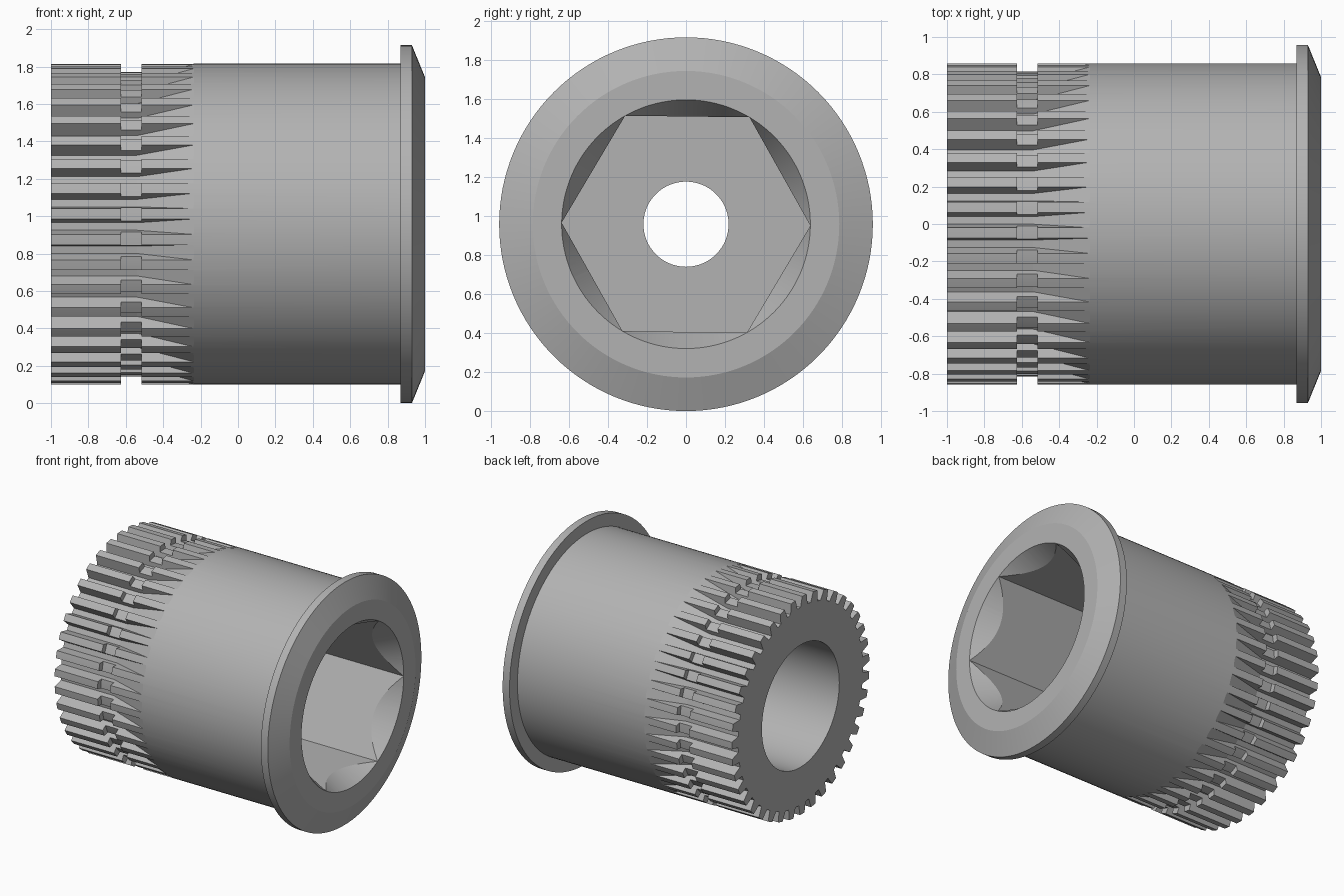
import bpy, bmesh, math
from math import sin, cos, radians, pi

if "Cube" in bpy.data.objects:
    bpy.data.objects.remove(bpy.data.objects["Cube"], do_unlink=True)

R_FLANGE = 0.957
CENTRE_Z = R_FLANGE

steel = bpy.data.materials.new("grey_steel")
grey = (0.45, 0.45, 0.45, 1)
steel.diffuse_color = grey
steel.use_nodes = True
steel.node_tree.nodes["Principled BSDF"].inputs["Base Color"].default_value = grey


def polar(x, r, a, side=0.0):
    """Point at angle a about the long axis, shifted sideways by side."""
    return (x, -r * cos(a) + side * sin(a), CENTRE_Z + r * sin(a) + side * cos(a))


def make_object(name, bm):
    bmesh.ops.recalc_face_normals(bm, faces=bm.faces)
    mesh = bpy.data.meshes.new(name)
    bm.to_mesh(mesh)
    bm.free()
    mesh.materials.append(steel)
    obj = bpy.data.objects.new(name, mesh)
    bpy.context.collection.objects.link(obj)
    return obj


def bridge(bm, rings, closed):
    """Join equal rings of vertices; close into a loop or cap the ends."""
    n = len(rings[0])
    pairs = list(zip(rings, rings[1:]))
    if closed:
        pairs.append((rings[-1], rings[0]))
    for a, b in pairs:
        for i in range(n):
            j = (i + 1) % n
            bm.faces.new((a[i], a[j], b[j], b[i]))
    if not closed:
        bm.faces.new(rings[0])
        bm.faces.new(rings[-1])


def lathe(name, profile, sides, closed=False, phase=0.0):
    bm = bmesh.new()
    rings = [[bm.verts.new(polar(x, r, phase + 2 * pi * i / sides)) for i in range(sides)]
             for x, r in profile]
    bridge(bm, rings, closed)
    return make_object(name, bm)


def cut(target, cutter):
    cutter.hide_render = True
    mod = target.modifiers.new("cut", 'BOOLEAN')
    mod.operation = 'DIFFERENCE'
    mod.solver = 'EXACT'
    mod.object = cutter
    bpy.ops.object.select_all(action='DESELECT')
    bpy.context.view_layer.objects.active = target
    target.select_set(True)
    bpy.ops.object.modifier_apply(modifier=mod.name)
    bpy.data.objects.remove(cutter, do_unlink=True)


# Sleeve with flange, neck groove, rear bore and small through hole
R_BODY, R_NECK, R_BORE, R_HOLE = 0.858, 0.815, 0.482, 0.218
sleeve = lathe("splined_sleeve", [
    (-1, R_BORE), (-1, R_BODY), (-0.625, R_BODY), (-0.625, R_NECK),
    (-0.515, R_NECK), (-0.515, R_BODY), (0.87, R_BODY), (0.87, R_FLANGE),
    (0.93, R_FLANGE), (1, 0.785), (1, R_HOLE), (-0.25, R_HOLE), (-0.25, R_BORE),
], 128, closed=True)

# Hexagonal socket with a conical lead-in
R_HEX = 0.637
cut(sleeve, lathe("socket_cutter", [(0.1, R_HEX), (1.1, R_HEX)], 6, phase=radians(0.7)))
slope = math.tan(radians(30))
cut(sleeve, lathe("lead_in_cutter",
                  [(1 - 0.25, R_HEX - 0.25 * slope), (1.05, R_HEX + 0.05 * slope)], 128))

# Spline grooves: tapered slots whose floor runs out to the surface
TEETH = 39
R_FLOOR, R_OUT = 0.778, 0.91
HALF_FLOOR, WALL = 0.02, math.tan(radians(15))
half_out = HALF_FLOOR + (R_OUT - R_FLOOR) * WALL
bm = bmesh.new()
for k in range(TEETH):
    a = radians(-0.9) + 2 * pi * k / TEETH
    rings = []
    for x, r in [(-1.05, R_FLOOR), (-0.54, R_FLOOR), (-0.2, 0.867)]:
        half = HALF_FLOOR + (r - R_FLOOR) * WALL
        section = [(r, -half), (r, half), (R_OUT, half_out), (R_OUT, -half_out)]
        rings.append([bm.verts.new(polar(x, rr, a, s)) for rr, s in section])
    bridge(bm, rings, False)
cut(sleeve, make_object("spline_cutter", bm))

# Smooth round surfaces, keep machined edges crisp
bpy.ops.object.select_all(action='DESELECT')
sleeve.select_set(True)
bpy.context.view_layer.objects.active = sleeve
bpy.ops.object.shade_smooth_by_angle(angle=radians(10))
